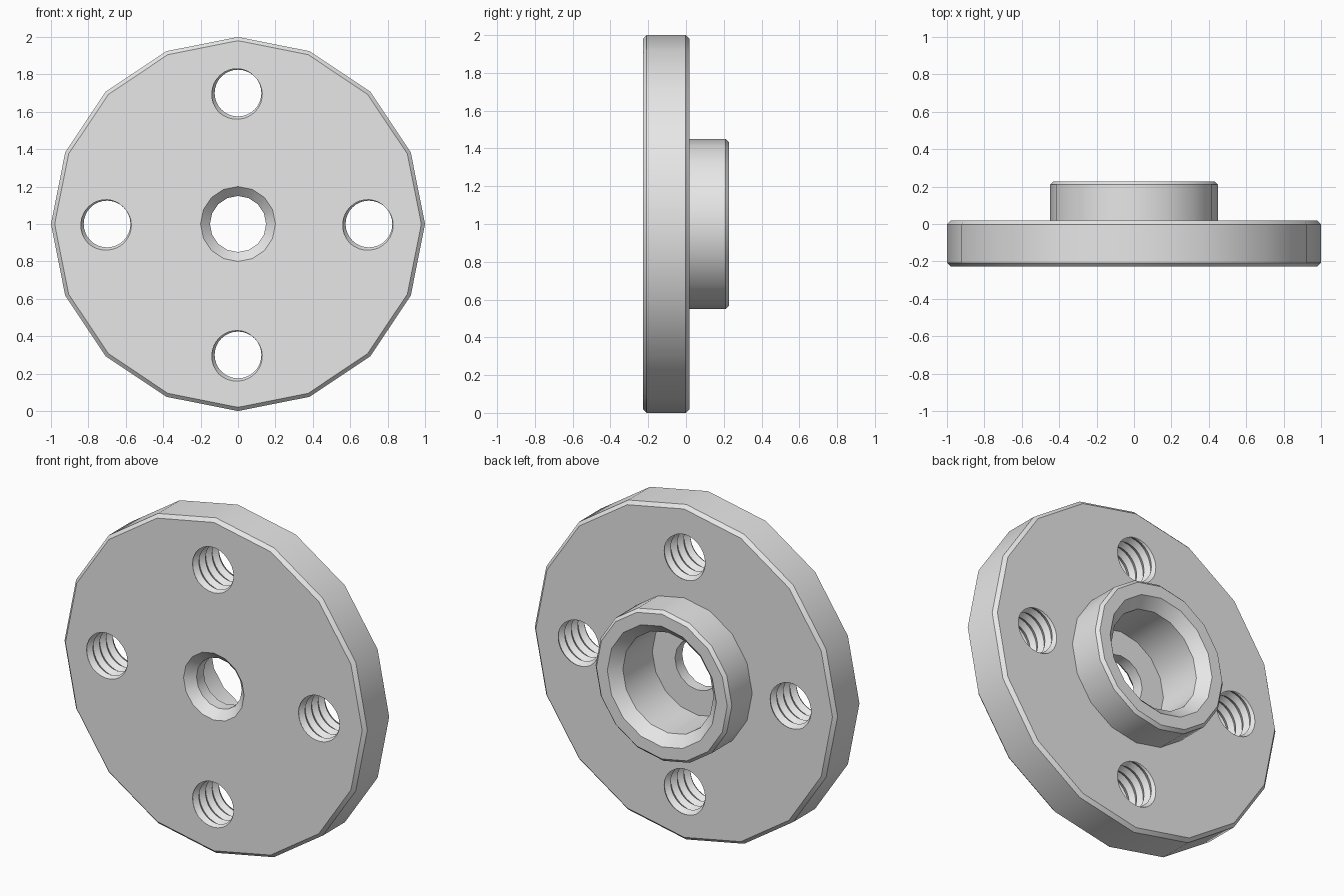
import bpy, bmesh, math
from mathutils import Vector

if "Cube" in bpy.data.objects:
    bpy.data.objects.remove(bpy.data.objects["Cube"], do_unlink=True)

FRONT, STEP, BACK = -0.228, 0.018, 0.228
CENTRE = Vector((0, 0, 1))

grey = bpy.data.materials.new("light grey metal")
colour = (0.8, 0.8, 0.8, 1)
grey.use_nodes = True
grey.diffuse_color = colour
grey.node_tree.nodes["Principled BSDF"].inputs["Base Color"].default_value = colour


def finish(name, bm):
    bmesh.ops.recalc_face_normals(bm, faces=bm.faces)
    mesh = bpy.data.meshes.new(name)
    bm.to_mesh(mesh)
    bm.free()
    obj = bpy.data.objects.new(name, mesh)
    obj.data.materials.append(grey)
    bpy.context.collection.objects.link(obj)
    return obj


def lathe(name, profile, sides):
    """Turn a closed (radius, y) profile around the y axis."""
    bm = bmesh.new()
    rings = []
    for i in range(sides):
        a = math.tau * i / sides
        rings.append([bm.verts.new(CENTRE + Vector((r * math.cos(a), y, r * math.sin(a))))
                      for r, y in profile])
    n = len(profile)
    for i in range(sides):
        p, q = rings[i], rings[(i + 1) % sides]
        for k in range(n):
            bm.faces.new((p[k], p[(k + 1) % n], q[(k + 1) % n], q[k]))
    return finish(name, bm)


def thread_cutter(name, centre, minor=0.125, major=0.145, pitch=0.062, sides=32, rows=16):
    """Closed screw-shaped solid running along y."""
    bm = bmesh.new()
    start = FRONT - 2.375 * pitch

    def vert(i, k):
        a = -math.tau * i / sides
        r = minor if k % 2 else major
        y = start + pitch * (k / 2 + i / sides)
        return bm.verts.new(centre + Vector((r * math.cos(a), y, r * math.sin(a))))

    # the first column is one turn longer, where the helix joins itself
    cols = [[vert(i, k) for k in range(rows + (3 if i == 0 else 1))] for i in range(sides)]
    cols.append(cols[0][2:])
    for p, q in zip(cols, cols[1:]):
        for k in range(rows):
            bm.faces.new((p[k], p[k + 1], q[k + 1], q[k]))
    # pointed end caps
    rim = [e for e in bm.edges if e.is_boundary]
    low = bm.verts.new(centre + Vector((0, start - pitch, 0)))
    high = bm.verts.new(centre + Vector((0, start + pitch * (rows / 2 + 2), 0)))
    for e in rim:
        mid = (e.verts[0].co.y + e.verts[1].co.y) / 2
        bm.faces.new((e.verts[0], e.verts[1], low if mid < FRONT else high))
    cutter = finish(name, bm)
    cutter.hide_render = True
    return cutter


# Disc, raised collar, stepped bore and all chamfers in one section
flange = lathe("flange", [
    (0.98, FRONT), (1.0, FRONT + 0.02), (1.0, STEP - 0.02), (0.98, STEP),
    (0.45, STEP), (0.45, BACK - 0.018), (0.432, BACK),
    (0.36, BACK), (0.30, BACK - 0.06), (0.30, -0.11),
    (0.15, -0.11), (0.15, FRONT + 0.05), (0.20, FRONT)], 16)

# Four threaded bolt holes
cutters = []
for n in range(4):
    a = math.tau * n / 4
    spot = CENTRE + 0.7 * Vector((math.cos(a), 0, math.sin(a)))
    cutter = thread_cutter("bolt_hole_cutter", spot)
    mod = flange.modifiers.new("bolt hole", 'BOOLEAN')
    mod.operation = 'DIFFERENCE'
    mod.solver = 'EXACT'
    mod.object = cutter
    cutters.append(cutter)

bpy.ops.object.select_all(action='DESELECT')
bpy.context.view_layer.objects.active = flange
flange.select_set(True)
for mod in list(flange.modifiers):
    bpy.ops.object.modifier_apply(modifier=mod.name)
for cutter in cutters:
    bpy.data.objects.remove(cutter, do_unlink=True)
bpy.ops.object.shade_smooth_by_angle(angle=math.radians(30))
